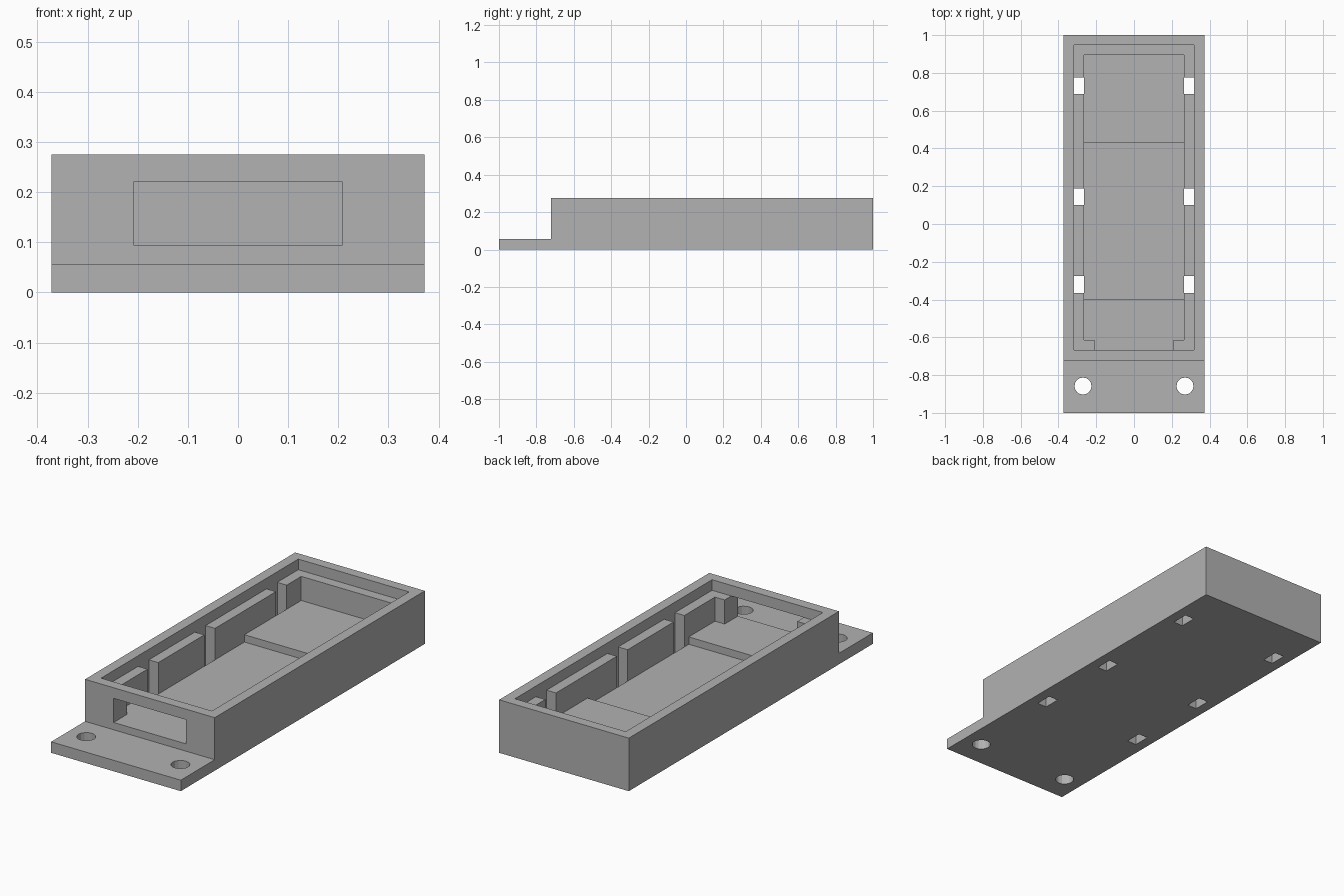
import bpy, bmesh

old = bpy.data.objects.get("Cube")
if old:
    bpy.data.objects.remove(old, do_unlink=True)

# Main dimensions
HALF_W, RIM_W, BAY_W, PORT_W = 0.372, 0.318, 0.264, 0.208
FLOOR, PAD, LEDGE, TOP = 0.057, 0.095, 0.22, 0.275
FRONT, BACK, WALL_FRONT = -1.0, 1.0, -0.722
ABOVE = 0.4

grey = bpy.data.materials.new("plain grey")
grey.use_nodes = True
colour = (0.445, 0.445, 0.445, 1)
grey.diffuse_color = colour
grey.node_tree.nodes["Principled BSDF"].inputs["Base Color"].default_value = colour


def extrude(name, points, offset):
    """Sweep a closed outline along an offset into a solid."""
    bm = bmesh.new()
    face = bm.faces.new([bm.verts.new(p) for p in points])
    swept = bmesh.ops.extrude_face_region(bm, geom=[face])["geom"]
    verts = [g for g in swept if isinstance(g, bmesh.types.BMVert)]
    bmesh.ops.translate(bm, verts=verts, vec=offset)
    bmesh.ops.recalc_face_normals(bm, faces=bm.faces)
    mesh = bpy.data.meshes.new(name)
    bm.to_mesh(mesh)
    bm.free()
    mesh.materials.append(grey)
    obj = bpy.data.objects.new(name, mesh)
    bpy.context.collection.objects.link(obj)
    return obj


def side_profile(name, half_width, yz):
    return extrude(name, [(-half_width, y, z) for y, z in yz], (2 * half_width, 0, 0))


def box(name, x0, x1, y0, y1, z0, z1):
    outline = [(x0, y0, z0), (x1, y0, z0), (x1, y1, z0), (x0, y1, z0)]
    return extrude(name, outline, (0, 0, z1 - z0))


def drill(name, x, y, radius):
    bpy.ops.mesh.primitive_cylinder_add(vertices=16, radius=radius, depth=ABOVE, location=(x, y, 0))
    obj = bpy.context.object
    obj.name = name
    obj.data.materials.append(grey)
    return obj


# Tray block with the low mounting flange at the front
tray = side_profile("mounting_tray", HALF_W, [
    (FRONT, 0), (BACK, 0), (BACK, TOP), (WALL_FRONT, TOP), (WALL_FRONT, FLOOR), (FRONT, FLOOR)])

# Lid recess, stepped bay and front port
cutters = [
    box("lid_recess_cutter", -RIM_W, RIM_W, -0.668, 0.948, LEDGE, ABOVE),
    side_profile("bay_cutter", BAY_W, [
        (-0.614, PAD), (-0.4, PAD), (-0.4, FLOOR), (0.43, FLOOR),
        (0.43, PAD), (0.895, PAD), (0.895, ABOVE), (-0.614, ABOVE)]),
    box("port_cutter", -PORT_W, PORT_W, -0.8, -0.58, PAD, LEDGE),
]

# Through slots beside the bay and screw holes in the flange
for side in (-1, 1):
    x0, x1 = sorted((side * BAY_W, side * RIM_W))
    for y in (-0.32, 0.145, 0.732):
        cutters.append(box("slot_cutter", x0, x1, y - 0.044, y + 0.044, -0.1, ABOVE))
    cutters.append(drill("screw_hole_cutter", side * 0.27, -0.858, 0.045))

for cutter in cutters:
    cutter.hide_render = True
    cut = tray.modifiers.new(cutter.name, 'BOOLEAN')
    cut.operation = 'DIFFERENCE'
    cut.solver = 'EXACT'
    cut.object = cutter

# Bake the cuts and drop the helpers
bpy.context.view_layer.update()
graph = bpy.context.evaluated_depsgraph_get()
baked = bpy.data.meshes.new_from_object(tray.evaluated_get(graph))
tray.modifiers.clear()
tray.data = baked
for cutter in cutters:
    bpy.data.objects.remove(cutter, do_unlink=True)
